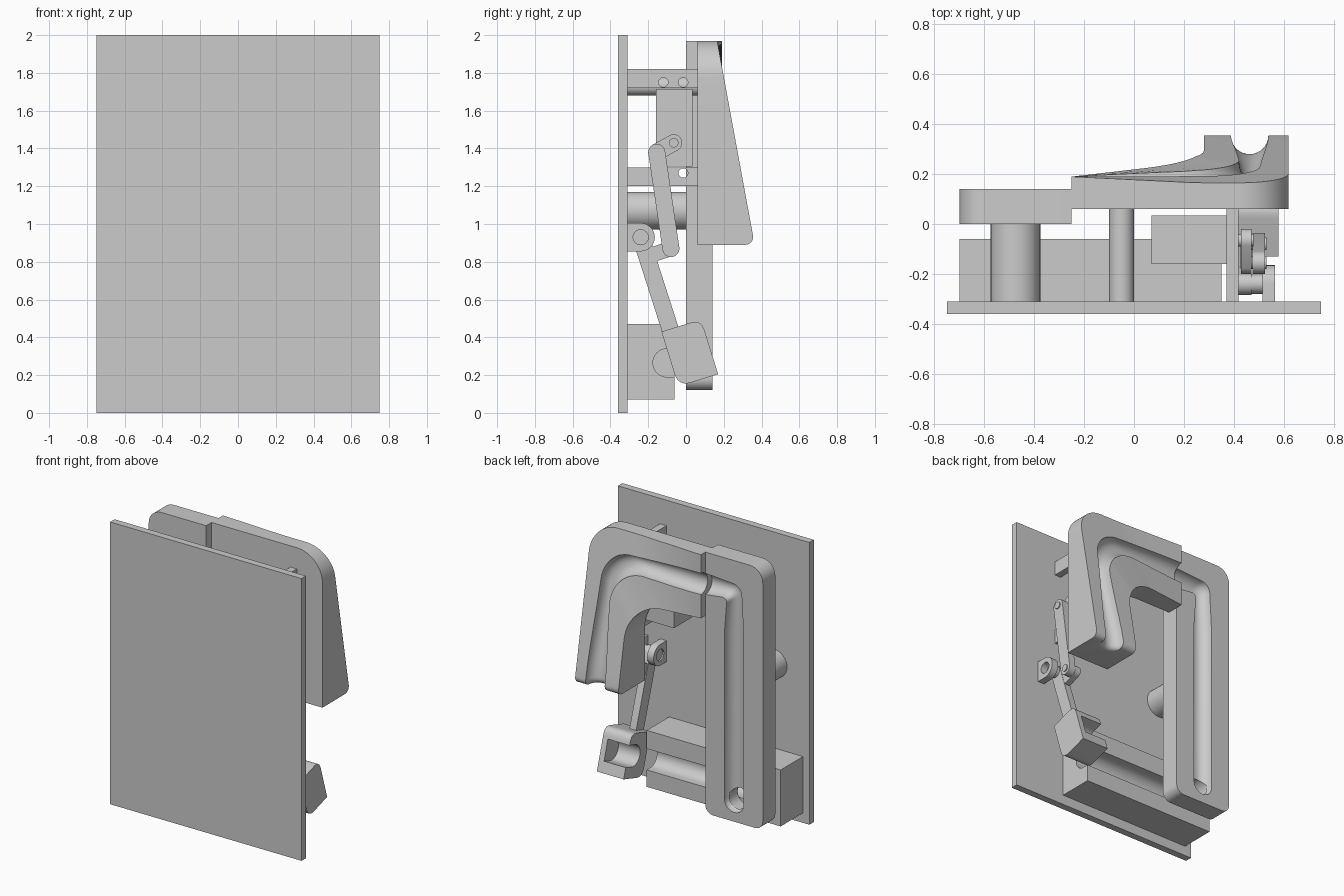
import bpy, bmesh
from math import sin, cos, pi, sqrt
from mathutils import Vector

cube = bpy.data.objects.get("Cube")
if cube:
    bpy.data.objects.remove(cube, do_unlink=True)

grey = bpy.data.materials.new("plain grey")
grey.use_nodes = True
grey.diffuse_color = (0.6, 0.6, 0.6, 1)
grey.node_tree.nodes["Principled BSDF"].inputs["Base Color"].default_value = (0.6, 0.6, 0.6, 1)


def finish(name, bm):
    bmesh.ops.remove_doubles(bm, verts=bm.verts, dist=0.0005)
    bmesh.ops.recalc_face_normals(bm, faces=bm.faces)
    mesh = bpy.data.meshes.new(name)
    bm.to_mesh(mesh)
    bm.free()
    mesh.materials.append(grey)
    ob = bpy.data.objects.new(name, mesh)
    bpy.context.collection.objects.link(ob)
    return ob


def activate(ob):
    bpy.ops.object.select_all(action='DESELECT')
    ob.select_set(True)
    bpy.context.view_layer.objects.active = ob


def smooth(ob):
    activate(ob)
    bpy.ops.object.shade_smooth_by_angle(angle=0.6)


def skin(name, rings):
    """Closed solid through equal rings of points."""
    bm = bmesh.new()
    vs = [[bm.verts.new(p) for p in ring] for ring in rings]
    n = len(vs[0])
    for a, b in zip(vs, vs[1:]):
        for i in range(n):
            j = (i + 1) % n
            bm.faces.new((a[i], a[j], b[j], b[i]))
    bm.faces.new(vs[0])
    bm.faces.new(vs[-1])
    return finish(name, bm)


def prism(name, outline, lo, hi, axis='x', cuts=()):
    """Outline in (y, z) along x, or in (x, z) along y."""
    def put(p, t):
        return (t, p[0], p[1]) if axis == 'x' else (p[0], t, p[1])
    ob = skin(name, [[put(p, t) for p in outline] for t in (lo, hi)])
    for c in cuts:
        cut(ob, c)
    smooth(ob)
    return ob


def cut(ob, cutter):
    cutter.hide_render = True
    mod = ob.modifiers.new("cut", 'BOOLEAN')
    mod.operation = 'DIFFERENCE'
    mod.solver = 'EXACT'
    mod.object = cutter
    activate(ob)
    bpy.ops.object.modifier_apply(modifier=mod.name)
    bpy.data.objects.remove(cutter, do_unlink=True)


def rect(a0, a1, b0, b1):
    return [(a0, b0), (a1, b0), (a1, b1), (a0, b1)]


def arc(c, r, a0=0.0, a1=2 * pi, n=32, closed=True):
    m = n if closed else n - 1
    return [(c[0] + r * cos(a0 + (a1 - a0) * i / m),
             c[1] + r * sin(a0 + (a1 - a0) * i / m)) for i in range(n)]


def capsule(p, q, r):
    d = Vector(q) - Vector(p)
    a = Vector((1, 0)).angle_signed(d) * -1
    return (arc(q, r, a - pi / 2, a + pi / 2, 13, False)
            + arc(p, r, a + pi / 2, a + 1.5 * pi, 13, False))


def soften(pts):
    """Round the corners of (y, z, radius) points."""
    out = []
    for i, (y, z, r) in enumerate(pts):
        p = Vector((y, z))
        if r == 0:
            out.append(p)
            continue
        a = p + (Vector(pts[i - 1][:2]) - p).normalized() * r
        b = p + (Vector(pts[(i + 1) % len(pts)][:2]) - p).normalized() * r
        out += [a * (1 - t) ** 2 + p * 2 * t * (1 - t) + b * t * t for t in (k / 8 for k in range(9))]
    return out


def track(name, stations, front, back, k):
    """Grooved bar; each station is (inner point, outer point, groove radius)."""
    rings = []
    for a, b, r in stations:
        a, b = Vector(a), Vector(b)
        d, c = (b - a).normalized(), a.lerp(b, k)
        ring = [(a.x, front, a.y), (a.x, back(*a), a.y)]
        for i in range(17):
            p = c - d * r * cos(pi * i / 16)
            ring.append((p.x, back(*p) - r * sin(pi * i / 16), p.y))
        rings.append(ring + [(b.x, back(*b), b.y), (b.x, front, b.y)])
    return skin(name, rings)


# Base board
prism("base_board", rect(-0.36, -0.31, 0, 2), -0.75, 0.75)

# Sloping upper track: twisting arm, bend, deepening leg with rounded foot
def slope_back(x, z):
    t = min(max((x + 0.25) / 0.5, 0), 1)
    y = 0.19 * (1 - t) + t * (0.165 + 0.184 * (1.97 - z))
    d = 0.05 - (z - 0.89)
    return y - (0.05 - sqrt(max(0.0025 - d * d, 0))) if d > 0 else y

G = 0.075
st = []
for i in range(11):
    s = i / 10
    st.append(((-0.25 + 0.28 * s, 1.52), (-0.25 + 0.67 * s, 1.97), G))
for i in range(1, 17):
    a = pi / 2 * (1 - i / 16)
    st.append(((0.03 + 0.25 * cos(a), 1.27 + 0.25 * sin(a)),
               (0.42 + 0.2 * cos(a), 1.77 + 0.2 * sin(a)), G))
for i in range(1, 7):
    s = i / 6
    st.append(((0.28, 1.27 - 0.33 * s), (0.62, 1.77 - 0.83 * s), G))
for i in range(1, 7):
    z = 0.94 - 0.05 * sin(pi / 2 * i / 6)
    st.append(((0.28, z), (0.62, z), G))
smooth(track("sloping_track", st, 0.06, slope_back, 0.54))

# Vertical track with a rounded groove end and an exit hole
st = [((-0.25, 1.52), (-0.25, 1.97), G)]
for i in range(9):
    a = pi / 2 * (1 + i / 8)
    st.append(((-0.25, 1.52), (-0.6 + 0.1 * cos(a), 1.87 + 0.1 * sin(a)), G))
st.append(((-0.25, 1.45), (-0.7, 1.45), G))
for i in range(9):
    a = pi / 2 * i / 8
    z = 0.26 - G * sin(a)
    st.append(((-0.25, z), (-0.7, z), G * cos(a)))
for i in range(9):
    a = pi / 2 * i / 8
    z, e = 0.18 - 0.06 * sin(a), 0.06 * (1 - cos(a))
    st.append(((-0.25 - e, z), (-0.7 + e, z), 0))
vertical = track("vertical_track", st, 0, lambda x, z: 0.14, 0.5)
cut(vertical, prism("exit_hole_cutter", arc((-0.475, 0.262), 0.07), -0.03, 0.1, 'y'))
smooth(vertical)

# Lower trough with a groove open to the back
groove = [(0, 0.19)] + arc((-0.10, 0.265), G, 1.5 * pi, 0.5 * pi, 17, False) + [(0, 0.34)]
prism("lower_trough", rect(-0.31, -0.06, 0.07, 0.47), -0.7, 0.35,
      cuts=[prism("trough_cutter", groove, -0.55, 0.4)])

# Posts carrying the tracks
prism("vertical_track_post", arc((-0.475, 1.07), 0.1), -0.31, 0, 'y')
prism("sloping_track_post", arc((-0.05, 1.73), 0.05), -0.31, 0.06, 'y')

# Motor with two drilled mounting bars
def hole(y, z, r=0.025):
    return prism("hole_cutter", arc((y, z), r), 0.3, 0.7)

prism("upper_motor_mount", rect(-0.31, 0.06, 1.72, 1.82), 0.37, 0.42,
      cuts=[hole(-0.12, 1.75), hole(-0.015, 1.75)])
prism("lower_motor_mount", rect(-0.31, 0.06, 1.2, 1.3), 0.37, 0.42,
      cuts=[hole(-0.015, 1.27)])
prism("motor_body", rect(-0.16, 0.035, 1.305, 1.715), 0.07, 0.41)

# Crank, link and pins
crank, elbow, wrist, pivot = (-0.065, 1.43), (-0.155, 1.38), (-0.08, 0.87), (-0.24, 0.93)
prism("crank", capsule(crank, elbow, 0.045), 0.43, 0.472)
prism("crank_shaft", arc(crank, 0.025), 0.40, 0.48)
prism("link", capsule(elbow, wrist, 0.045), 0.475, 0.525)
for name, p in (("elbow_pin", elbow), ("wrist_pin", wrist)):
    prism(name, arc(p, 0.025), 0.43, 0.532)

# Lifting arm on its two pivot brackets
bracket = [(-0.31, 0.855)] + arc(pivot, G, -pi / 2, pi / 2, 17, False) + [(-0.31, 1.005)]
for name, x in (("inner_bracket", 0.37), ("outer_bracket", 0.515)):
    prism(name, bracket, x, x + 0.05, cuts=[hole(*pivot, 0.04)])
prism("arm_hub", arc(pivot, 0.04), 0.38, 0.515)
prism("lifting_arm", capsule(pivot, (-0.07, 0.40), 0.045), 0.42, 0.472)
prism("arm_lever", capsule((-0.2, 0.83), wrist, 0.04), 0.425, 0.47)

# Scoop with a pocket closed at its outer end
head = [(-0.13, 0.43, 0), (0.08, 0.495, 0.06), (0.17, 0.205, 0), (-0.04, 0.14, 0.07)]
pocket = arc((0.06, 0.33), G, 1.59 * pi, 0.59 * pi, 17, False) + [(0.25, 0.46), (0.3, 0.33)]
prism("scoop", soften(head), 0.37, 0.58, cuts=[prism("pocket_cutter", pocket, 0.3, 0.54)])
